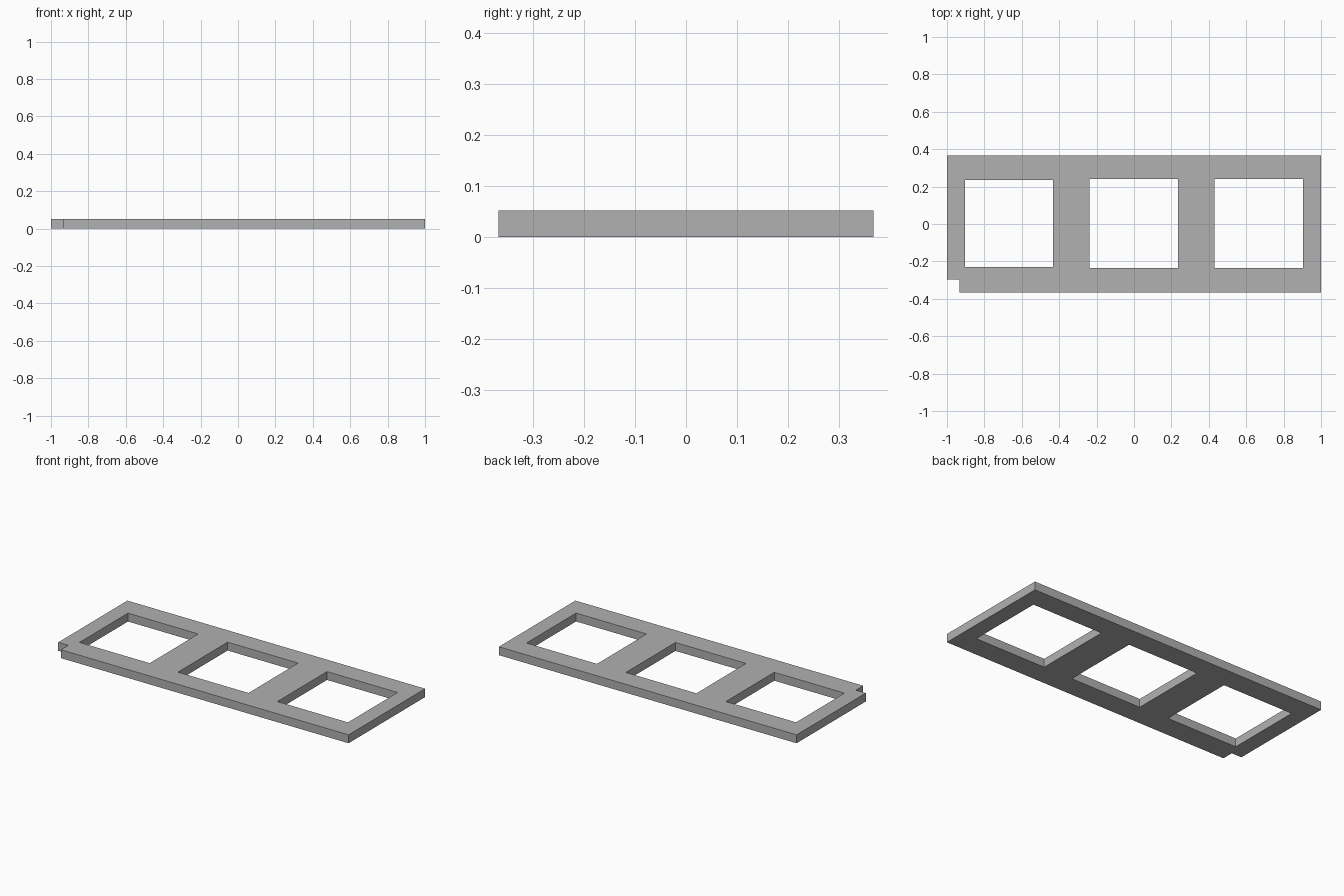
import bpy

if "Cube" in bpy.data.objects:
    bpy.data.objects.remove(bpy.data.objects["Cube"], do_unlink=True)

HALF_X, HALF_Y, THICK = 1.0, 0.367, 0.051
NOTCH_X, NOTCH_Y = -0.933, -0.297

grey = bpy.data.materials.new("plain_grey")
grey.use_nodes = True
colour = (0.44, 0.44, 0.44, 1)
grey.diffuse_color = colour
grey.node_tree.nodes["Principled BSDF"].inputs["Base Color"].default_value = colour


def rectangle(x0, x1, y0, y1):
    return [(x0, y0), (x1, y0), (x1, y1), (x0, y1)]


# Plate outline with one notched corner
outline = [(NOTCH_X, -HALF_Y), (HALF_X, -HALF_Y), (HALF_X, HALF_Y),
           (-HALF_X, HALF_Y), (-HALF_X, NOTCH_Y), (NOTCH_X, NOTCH_Y)]

# Three square openings
openings = [rectangle(-0.904, -0.432, -0.23, 0.235),
            rectangle(-0.238, 0.236, -0.236, 0.24),
            rectangle(0.43, 0.904, -0.236, 0.24)]

# Filled flat curve, extruded to the plate thickness
curve = bpy.data.curves.new("frame_plate", "CURVE")
curve.dimensions = "2D"
curve.fill_mode = "BOTH"
curve.extrude = THICK / 2
for loop in [outline] + openings:
    spline = curve.splines.new("POLY")
    spline.points.add(len(loop) - 1)
    for point, (x, y) in zip(spline.points, loop):
        point.co = (x, y, 0, 1)
    spline.use_cyclic_u = True
curve.materials.append(grey)

plate = bpy.data.objects.new("frame_plate", curve)
plate.location.z = THICK / 2
bpy.context.collection.objects.link(plate)

# Turn into a flat-shaded mesh
bpy.ops.object.select_all(action="DESELECT")
plate.select_set(True)
bpy.context.view_layer.objects.active = plate
bpy.ops.object.convert(target="MESH")
bpy.ops.object.shade_flat()
